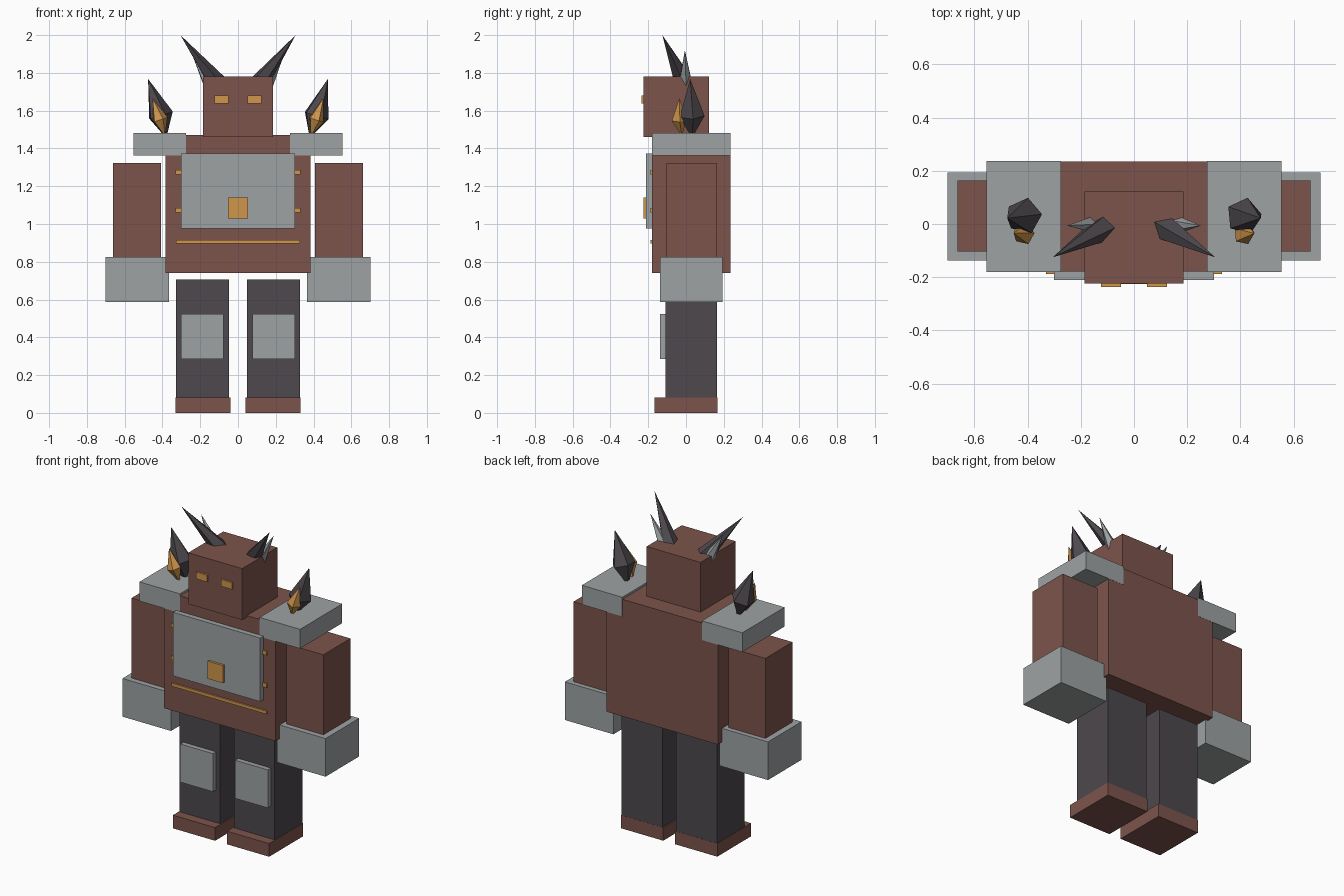
import bpy, bmesh, math
from mathutils import Vector

cube = bpy.data.objects.get("Cube")
if cube:
    bpy.data.objects.remove(cube, do_unlink=True)


def make_material(name, rgb):
    """Flat material from 0-255 display values."""
    lin = [((c / 255 + 0.055) / 1.055) ** 2.4 for c in rgb] + [1.0]
    mat = bpy.data.materials.new(name)
    mat.use_nodes = True
    mat.diffuse_color = lin
    bsdf = next(n for n in mat.node_tree.nodes if n.type == 'BSDF_PRINCIPLED')
    bsdf.inputs["Base Color"].default_value = lin
    return mat


BROWN = make_material("rust_brown", (124, 84, 76))
GREY = make_material("steel_grey", (157, 162, 163))
DARK = make_material("dark_iron", (77, 72, 77))
GOLD = make_material("gold", (207, 150, 76))


def finish(name, bm, mat):
    bmesh.ops.recalc_face_normals(bm, faces=bm.faces)
    mesh = bpy.data.meshes.new(name)
    bm.to_mesh(mesh)
    bm.free()
    mesh.materials.append(mat)
    obj = bpy.data.objects.new(name, mesh)
    bpy.context.scene.collection.objects.link(obj)


def box(name, mat, xs, ys, zs):
    """Box spanning the given ranges."""
    bm = bmesh.new()
    bmesh.ops.create_cube(bm, size=1)
    for v in bm.verts:
        v.co = [(r[0] + r[1]) / 2 + c * (r[1] - r[0]) for c, r in zip(v.co, (xs, ys, zs))]
    finish(name, bm, mat)


def pair(name, mat, xs, ys, zs):
    """Mirrored left and right boxes."""
    box("left_" + name, mat, xs, ys, zs)
    box("right_" + name, mat, (-xs[1], -xs[0]), ys, zs)


def shard(name, mat, waist, radius, tip, bottom=None, sides=5, turn=0.1):
    """Pointed crystal; closed flat when it has no bottom point."""
    for side, s in (("left_", 1), ("right_", -1)):
        flip = lambda p: Vector((p[0] * s, p[1], p[2]))
        top, mid = flip(tip), flip(waist)
        rot = Vector((0, 0, 1)).rotation_difference(top - (flip(bottom) if bottom else mid))
        bm = bmesh.new()
        ring = []
        for k in range(sides):
            a = turn + math.tau * k / sides
            ring.append(bm.verts.new(mid + rot @ Vector((math.cos(a), math.sin(a), 0)) * radius))
        ends = [bm.verts.new(top)]
        if bottom:
            ends.append(bm.verts.new(flip(bottom)))
        else:
            bm.faces.new(ring)
        for end in ends:
            for k in range(sides):
                bm.faces.new((ring[k], ring[(k + 1) % sides], end))
        finish(side + name, bm, mat)


# Torso and head
box("torso", BROWN, (-0.384, 0.384), (-0.179, 0.235), (0.74, 1.47))
box("head", BROWN, (-0.186, 0.186), (-0.224, 0.122), (1.46, 1.78))
pair("eye", GOLD, (0.049, 0.124), (-0.236, -0.22), (1.638, 1.68))

# Chest armour and trim
box("chest_plate", GREY, (-0.301, 0.301), (-0.211, -0.17), (0.976, 1.373))
box("chest_emblem", GOLD, (-0.053, 0.053), (-0.225, -0.2), (1.03, 1.14))
box("belt_strip", GOLD, (-0.329, 0.329), (-0.188, -0.17), (0.896, 0.915))
for label, z in (("lower", 1.073), ("upper", 1.275)):
    pair(label + "_rivet", GOLD, (0.29, 0.33), (-0.188, -0.17), (z - 0.012, z + 0.012))

# Arms
pair("shoulder_pad", GREY, (0.275, 0.554), (-0.18, 0.236), (1.363, 1.483))
pair("arm", BROWN, (0.408, 0.662), (-0.104, 0.163), (0.7, 1.324))
pair("gauntlet", GREY, (0.366, 0.701), (-0.138, 0.193), (0.587, 0.825))

# Legs
pair("leg", DARK, (0.048, 0.329), (-0.108, 0.165), (0.03, 0.705))
pair("knee_plate", GREY, (0.077, 0.302), (-0.138, -0.1), (0.285, 0.523))
pair("foot", BROWN, (0.041, 0.332), (-0.167, 0.166), (0, 0.082))

# Horns and spikes
shard("horn", DARK, (0.11, -0.012, 1.745), 0.052, (0.305, -0.125, 2.0))
shard("side_spike", GREY, (0.148, -0.003, 1.735), 0.038, (0.251, -0.006, 1.92))
shard("shoulder_crystal", DARK, (0.412, 0.03, 1.575), 0.07, (0.476, 0.022, 1.768), (0.38, 0.032, 1.455))
shard("small_crystal", GOLD, (0.413, -0.037, 1.553), 0.042, (0.452, -0.035, 1.666), (0.386, -0.022, 1.465))
